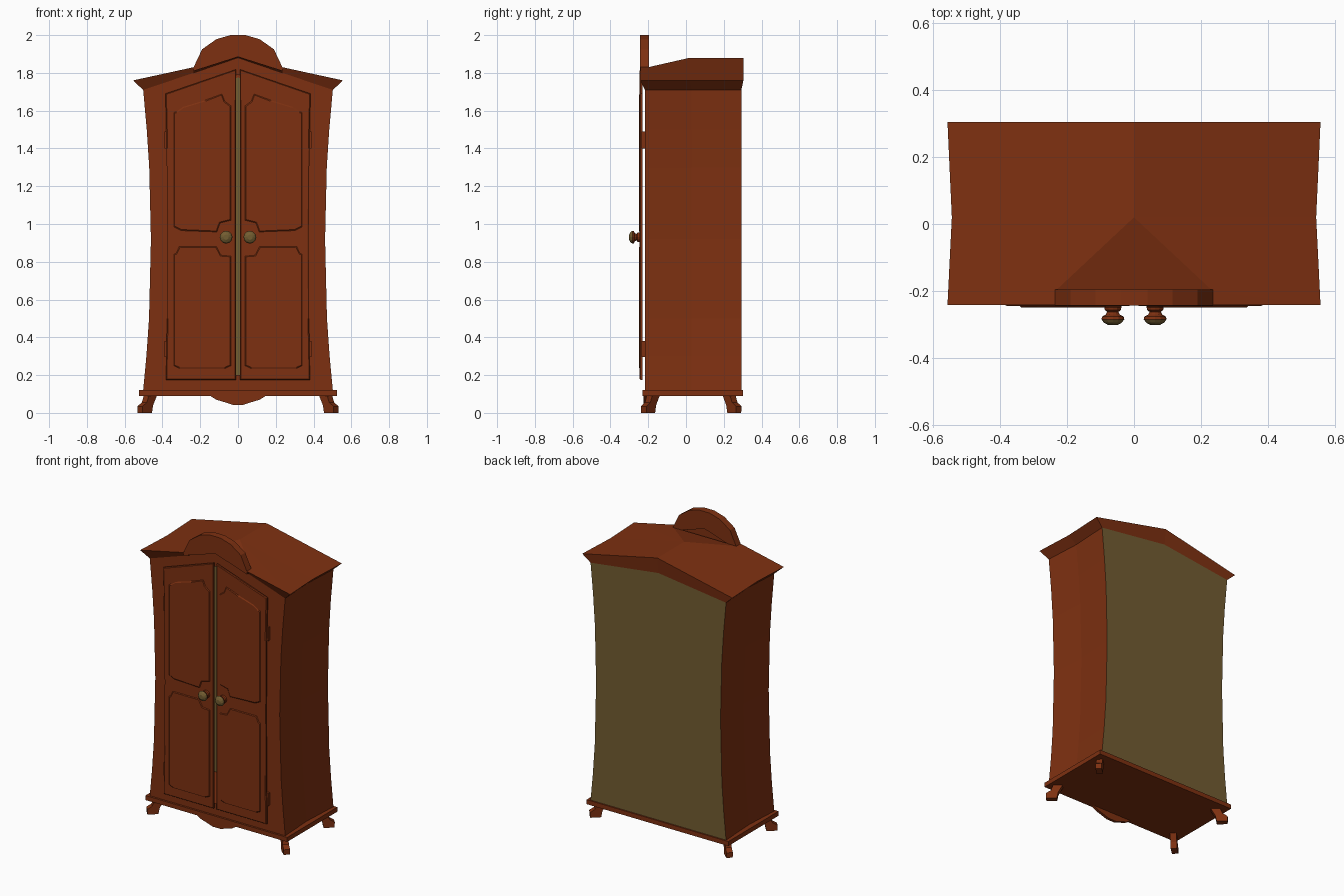
import bpy, bmesh, math
from mathutils import Vector

if "Cube" in bpy.data.objects:
    bpy.data.objects.remove(bpy.data.objects["Cube"])


def material(name, rgb):
    m = bpy.data.materials.new(name)
    m.diffuse_color = (*rgb, 1)
    m.use_nodes = True
    m.node_tree.nodes["Principled BSDF"].inputs["Base Color"].default_value = m.diffuse_color
    return m


wood = material("red brown wood", (0.208, 0.030, 0.0055))
olive = material("olive backing", (0.171, 0.110, 0.031))


def finish(name, bm, mirror=False):
    bm.normal_update()
    bmesh.ops.recalc_face_normals(bm, faces=bm.faces)
    me = bpy.data.meshes.new(name)
    bm.to_mesh(me)
    bm.free()
    me.materials.append(wood)
    me.materials.append(olive)
    ob = bpy.data.objects.new(name, me)
    bpy.context.collection.objects.link(ob)
    if mirror:
        ob.modifiers.new("mirror", 'MIRROR').use_axis[0] = True
    return ob


def prism(name, pts, y_back, y_front, chamfer=0, mirror=False):
    """Front-facing outline (x, z) pulled from y_back forward to y_front, optional chamfer."""
    bm = bmesh.new()
    y1 = y_front + chamfer
    a = [bm.verts.new((x, y_back, z)) for x, z in pts]
    b = [bm.verts.new((x, y1, z)) for x, z in pts]
    n = len(pts)
    bm.faces.new(a)
    front = bm.faces.new(b[::-1])
    for i in range(n):
        bm.faces.new((a[i], a[(i + 1) % n], b[(i + 1) % n], b[i]))
    bmesh.ops.recalc_face_normals(bm, faces=bm.faces)
    if chamfer:
        bmesh.ops.inset_individual(bm, faces=[front], thickness=chamfer * 1.5, depth=chamfer)
    return finish(name, bm, mirror)


def box(name, x0, x1, y0, y1, z0, z1, mirror=False):
    return prism(name, [(x0, z0), (x1, z0), (x1, z1), (x0, z1)], y1, y0, 0, mirror)


def poly(bm, *cos, mat=0):
    bm.faces.new([bm.verts.new(c) for c in cos]).material_index = mat


# Hollow cabinet body, right half, waisted sides, door opening in front
F, M, B = -0.217, 0.03, 0.293
rows = [(0.12, 0.502), (0.30, 0.485), (0.50, 0.471), (0.92, 0.461),
        (1.30, 0.470), (1.50, 0.483), (1.71, 0.502)]
OPEN = 0.36
bm = bmesh.new()
for (z0, w0), (z1, w1) in zip(rows, rows[1:]):
    poly(bm, (OPEN, F, z0), (w0, F, z0), (w1, F, z1), (OPEN, F, z1))
    poly(bm, (w0, F, z0), (w0 - .014, M, z0), (w1 - .014, M, z1), (w1, F, z1))
    poly(bm, (w0 - .014, M, z0), (w0, B, z0), (w1, B, z1), (w1 - .014, M, z1))
    poly(bm, (w0, B, z0), (0, B, z0), (0, B, z1), (w1, B, z1), mat=1)
poly(bm, (0, F, .12), (OPEN, F, .12), (OPEN, F, .2), (0, F, .2))
poly(bm, (OPEN, F, 1.67), (OPEN, F, 1.71), (.502, F, 1.71), (0, F, 1.88), (0, F, 1.79))
poly(bm, (.502, B, 1.71), (0, B, 1.71), (0, B, 1.775), mat=1)
bmesh.ops.remove_doubles(bm, verts=bm.verts, dist=1e-4)
finish("cabinet_body", bm, True)

# Gabled roof with flared cornice, right half
eF, eM, eB = (.556, -.242, 1.76), (.543, .02, 1.76), (.556, .304, 1.76)
lF, lM, lB = (.502, F, 1.71), (.488, M, 1.71), (.502, B, 1.71)
apex, ridge = (0, .02, 1.88), (0, .304, 1.88)
hip, hip_front = (.235, -.20, 1.83), (.235, -.242, 1.83)
bm = bmesh.new()
poly(bm, eF, eM, apex)
poly(bm, eF, apex, hip)
poly(bm, eF, hip, hip_front)
poly(bm, eM, eB, ridge, apex)
poly(bm, hip, apex, (0, -.20, 1.83))
poly(bm, lF, eF, eM, lM)
poly(bm, lM, eM, eB, lB)
poly(bm, lB, eB, ridge, (0, B, 1.775))
poly(bm, lF, eF, hip_front, (.235, F, 1.80))
poly(bm, (.235, F, 1.80), hip_front, (0, -.242, 1.89), (0, F, 1.88))
bmesh.ops.remove_doubles(bm, verts=bm.verts, dist=1e-4)
finish("roof_cornice", bm, True)

# Arched crest on the roof front
half = [(.235, 1.83), (.19, 1.925), (.115, 1.978), (.04, 2.0)]
prism("crest", [(0, 1.885), (.235, 1.81)] + half
      + [(-x, z) for x, z in half[::-1]] + [(-.235, 1.81)], -.195, -.2425)

# Plinth and scalloped apron
box("plinth", -.525, .525, -.23, .302, .09, .12)
half = [(.15, .092), (.115, .07), (.075, .058), (.03, .043)]
prism("apron", half + [(-x, z) for x, z in half[::-1]], -.208, -.226)

# Splayed feet
foot = [(-.025, .092), (.035, .092), (.05, .055), (.082, .035), (.08, 0), (.012, 0), (.004, .04)]
for label, cy, sy in (("front", -.17, -1), ("back", .225, 1)):
    out, across = Vector((.72, .66 * sy, 0)), Vector((-.66 * sy, .72, 0))
    bm = bmesh.new()
    rings = []
    for side in (-.02, .02):
        rings.append([bm.verts.new(Vector((.46, cy, z)) + out * d + across * side) for d, z in foot])
    bm.faces.new(rings[0])
    bm.faces.new(rings[1])
    for i in range(len(foot)):
        j = (i + 1) % len(foot)
        bm.faces.new((rings[0][i], rings[0][j], rings[1][j], rings[1][i]))
    finish(label + "_feet", bm, True)

# Doors standing just proud of the body, with notched raised panels
door = [(.011, .175), (.381, .175), (.376, .5), (.374, .93), (.378, 1.4), (.384, 1.69), (.011, 1.818)]
upper = [(.037, 1.02), (.095, 1.005), (.112, .958), (.30, .965), (.34, .985), (.34, 1.59),
         (.325, 1.595), (.29, 1.62), (.175, 1.655), (.085, 1.688), (.07, 1.65), (.037, 1.625)]
lower = [(.037, .25), (.07, .235), (.31, .235), (.34, .25), (.34, .84), (.328, .845),
         (.31, .882), (.115, .882), (.09, .835), (.037, .83)]
prism("doors", door, -.231, -.245, .004, True)
prism("upper_door_panels", upper, -.243, -.249, .004, True)
prism("lower_door_panels", lower, -.243, -.249, .004, True)

# Hinges bridging doors and body
for label, z0, z1 in (("lower", .295, .38), ("upper", 1.40, 1.49)):
    box(label + "_hinges", .362, .388, -.236, -.212, z0, z1, True)

# Turned knobs, olive on the forward-facing cap
profile = [(.026, -.245), (.024, -.256), (.017, -.262), (.021, -.270), (.032, -.276),
           (.034, -.284), (.027, -.294), (.014, -.301)]
bm = bmesh.new()
rings = [[bm.verts.new((.063 + r * math.cos(a * math.pi / 6), y, .93 + r * math.sin(a * math.pi / 6)))
          for a in range(12)] for r, y in profile]
for p, q in zip(rings, rings[1:]):
    for i in range(12):
        j = (i + 1) % 12
        bm.faces.new((p[i], p[j], q[j], q[i]))
bm.faces.new(rings[-1])
for f in bm.faces:
    f.material_index = int(f.calc_center_median().y < -.285)
finish("knobs", bm, True)
